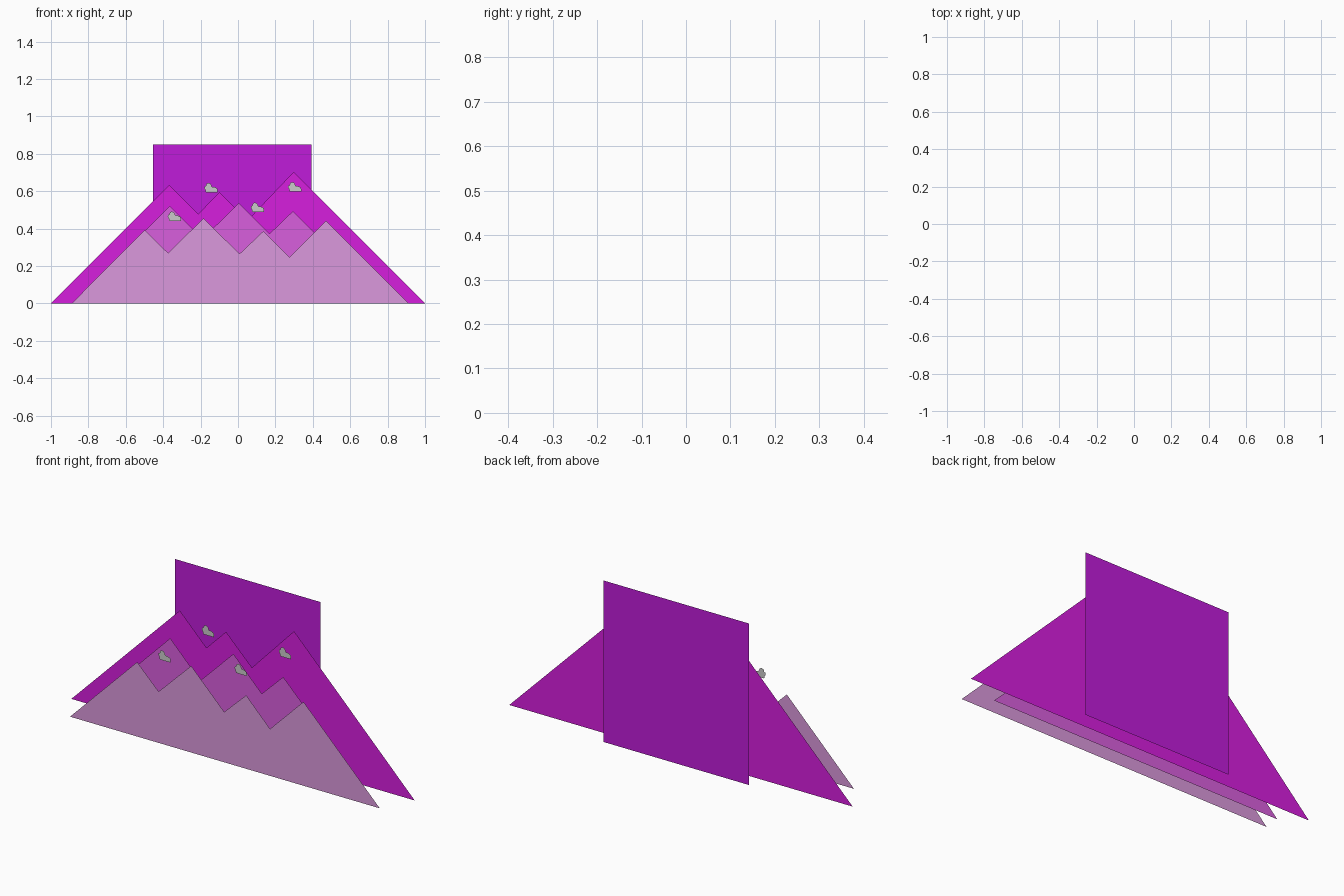
import bpy


def linear(rgb):
    """Display colour (0-255) to linear diffuse colour."""
    return [((c / 255 + 0.055) / 1.055) ** 2.4 for c in rgb] + [1.0]


def cutout(name, outline, y, rgb=None):
    """Flat paper-like sheet facing -y from a clockwise (x, z) outline."""
    mesh = bpy.data.meshes.new(name)
    verts = [(x, y, z) for x, z in reversed(outline)]
    mesh.from_pydata(verts, [], [list(range(len(verts)))])
    mesh.update()
    obj = bpy.data.objects.new(name, mesh)
    bpy.context.collection.objects.link(obj)
    if rgb:
        mat = bpy.data.materials.new(name + "_colour")
        mat.diffuse_color = linear(rgb)
        mesh.materials.append(mat)
    return obj


# Equally spaced layers, front to back
FRONT, MIDDLE, REAR, BACK = -0.126, -0.042, 0.042, 0.126

# Sky panel
cutout("sky_panel", [(-0.455, 0), (-0.455, 0.85), (0.392, 0.85), (0.392, 0)],
       BACK, (192, 28, 218))

# Mountain ranges
cutout("rear_mountains",
       [(-1, 0), (-0.368, 0.634), (-0.213, 0.479), (-0.099, 0.594),
        (0.052, 0.446), (0.297, 0.703), (1, 0)],
       REAR, (214, 30, 222))
cutout("middle_mountains",
       [(-0.883, 0), (-0.365, 0.521), (-0.19, 0.345), (0.003, 0.537),
        (0.168, 0.372), (0.293, 0.493), (0.793, 0)],
       MIDDLE, (217, 95, 222))
cutout("front_mountains",
       [(-0.89, 0), (-0.499, 0.392), (-0.374, 0.27), (-0.184, 0.456),
        (0.008, 0.265), (0.136, 0.387), (0.275, 0.247), (0.47, 0.442),
        (0.914, 0)],
       FRONT, (219, 153, 221))

# Small puffy clouds, floating in the front and middle layers
PUFF = [(-0.027, 0), (-0.03, 0.013), (-0.036, 0.022), (-0.034, 0.032),
        (-0.027, 0.035), (-0.024, 0.046), (-0.015, 0.051), (-0.005, 0.048),
        (0.001, 0.042), (0.006, 0.029), (0.016, 0.029), (0.026, 0.026),
        (0.034, 0.02), (0.036, 0.01), (0.035, 0)]
for i, (x, z, y) in enumerate([(-0.34, 0.441, FRONT), (-0.145, 0.594, MIDDLE),
                               (0.104, 0.489, FRONT), (0.303, 0.598, MIDDLE)]):
    cutout(f"cloud_{i + 1}", [(x + px, z + pz) for px, pz in PUFF], y)
